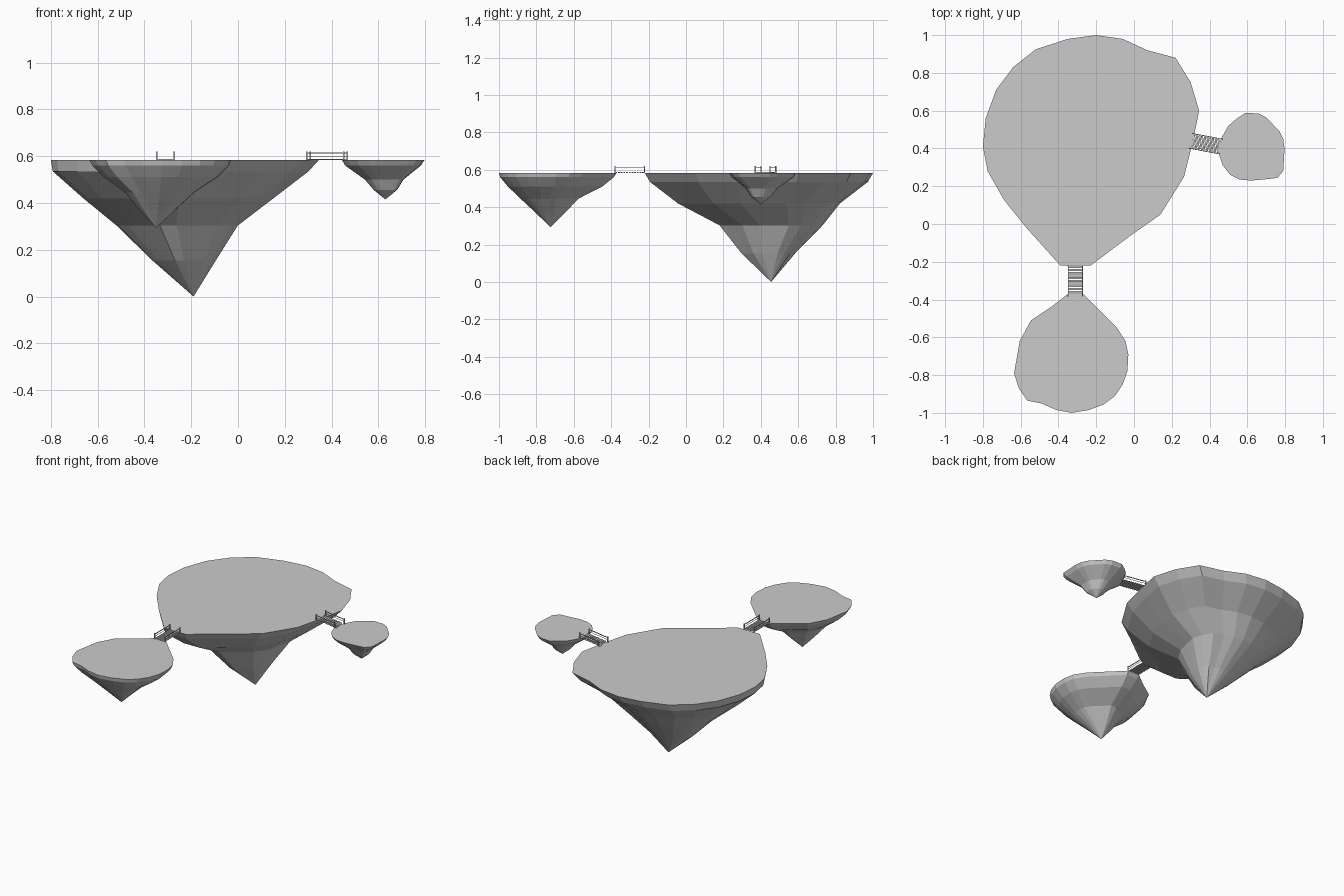
import bpy, bmesh, math
from mathutils import Matrix, Vector

if "Cube" in bpy.data.objects:
    bpy.data.objects.remove(bpy.data.objects["Cube"])

TOP = 0.583


def finish(name, bm):
    bmesh.ops.recalc_face_normals(bm, faces=bm.faces)
    me = bpy.data.meshes.new(name)
    bm.to_mesh(me)
    bm.free()
    ob = bpy.data.objects.new(name, me)
    bpy.context.collection.objects.link(ob)
    return ob


def island(name, outline, rings, apex):
    """Flat top; rings are (z, scale, centre x, centre y) copies of the outline, closing in a tip."""
    xs, ys = zip(*outline)
    mx, my = (min(xs) + max(xs)) / 2, (min(ys) + max(ys)) / 2
    bm = bmesh.new()
    loops = [[bm.verts.new((x, y, TOP)) for x, y in outline]]
    for z, s, cx, cy in rings:
        loops.append([bm.verts.new((cx + (x - mx) * s, cy + (y - my) * s, z)) for x, y in outline])
    tip = bm.verts.new(apex)
    n = len(outline)
    bm.faces.new(loops[0])
    for a, b in zip(loops, loops[1:]):
        for i in range(n):
            j = (i + 1) % n
            bm.faces.new((a[i], a[j], b[j], b[i]))
    for i in range(n):
        bm.faces.new((loops[-1][i], loops[-1][(i + 1) % n], tip))
    return finish(name, bm)


def box(bm, centre, size, angle=0.0):
    m = (Matrix.Translation(centre) @ Matrix.Rotation(angle, 4, 'Z')
         @ Matrix.Diagonal((*size, 1)))
    bmesh.ops.create_cube(bm, size=1, matrix=m)


def bridge(name, start, end, width, count, skew=0.0):
    a, b = Vector((*start, 0)), Vector((*end, 0))
    d = b - a
    length = d.length
    d.normalize()
    side = Vector((-d.y, d.x, 0))
    ang = math.atan2(d.y, d.x)
    # planks
    bm = bmesh.new()
    for i in range(count):
        p = a + d * length * (i + 0.5) / count
        box(bm, p + Vector((0, 0, TOP + 0.002)),
            (length / count * 0.68, width, 0.004), ang + skew)
    finish(name + "_planks", bm)
    # corner posts
    bm = bmesh.new()
    for s in (-1, 1):
        for p in (a, b):
            box(bm, p + side * s * width / 2 + Vector((0, 0, TOP + 0.018)),
                (0.006, 0.006, 0.038), ang)
    finish(name + "_posts", bm)
    # hand ropes, upper and lower
    bm = bmesh.new()
    for s in (-1, 1):
        for h, t in ((0.030, 0.004), (0.016, 0.002)):
            box(bm, (a + b) / 2 + side * s * width / 2 + Vector((0, 0, TOP + h)),
                (length, t, t), ang)
    finish(name + "_ropes", bm)


# large island
island("main_island",
       [(-.39, -.22), (-.23, -.22), (-.03, -.07), (.14, .05), (.265, .25), (.31, .43),
        (.345, .60), (.30, .75), (.22, .88), (.07, .92), (-.06, .98), (-.20, 1.0),
        (-.35, .98), (-.52, .925), (-.64, .83), (-.73, .71), (-.785, .56), (-.80, .41),
        (-.775, .28), (-.69, .13), (-.57, -.02)],
       [(.535, .955, -.245, .39), (.42, .71, -.255, .39),
        (.303, .452, -.26, .455), (.153, .235, -.23, .44)],
       (-.19, .455, 0))

# medium island in front
island("front_island",
       [(-.35, -.37), (-.27, -.37), (-.19, -.45), (-.09, -.55), (-.045, -.62), (-.03, -.69),
        (-.035, -.78), (-.06, -.85), (-.10, -.91), (-.16, -.955), (-.24, -.985), (-.33, -1.0),
        (-.41, -.985), (-.49, -.95), (-.565, -.935), (-.61, -.87), (-.635, -.79),
        (-.605, -.62), (-.545, -.51), (-.44, -.44)],
       [(.56, .965, -.33, -.69), (.51, .80, -.33, -.70),
        (.445, .49, -.335, -.73), (.37, .25, -.345, -.725)],
       (-.35, -.725, .293))

# small island on the right
island("side_island",
       [(.445, .40), (.46, .45), (.50, .52), (.54, .555), (.59, .588), (.66, .585),
        (.70, .565), (.77, .49), (.79, .45), (.797, .40), (.79, .28), (.76, .245),
        (.73, .24), (.62, .23), (.56, .235), (.51, .26), (.47, .31), (.45, .37)],
       [(.56, .92, .62, .41), (.50, .47, .625, .405), (.455, .28, .63, .40)],
       (.63, .40, .415))

# rope bridges
bridge("front_bridge", (-.31, -.38), (-.31, -.222), .076, 11)
bridge("side_bridge", (.302, .44), (.460, .41), .08, 11, math.radians(21))
